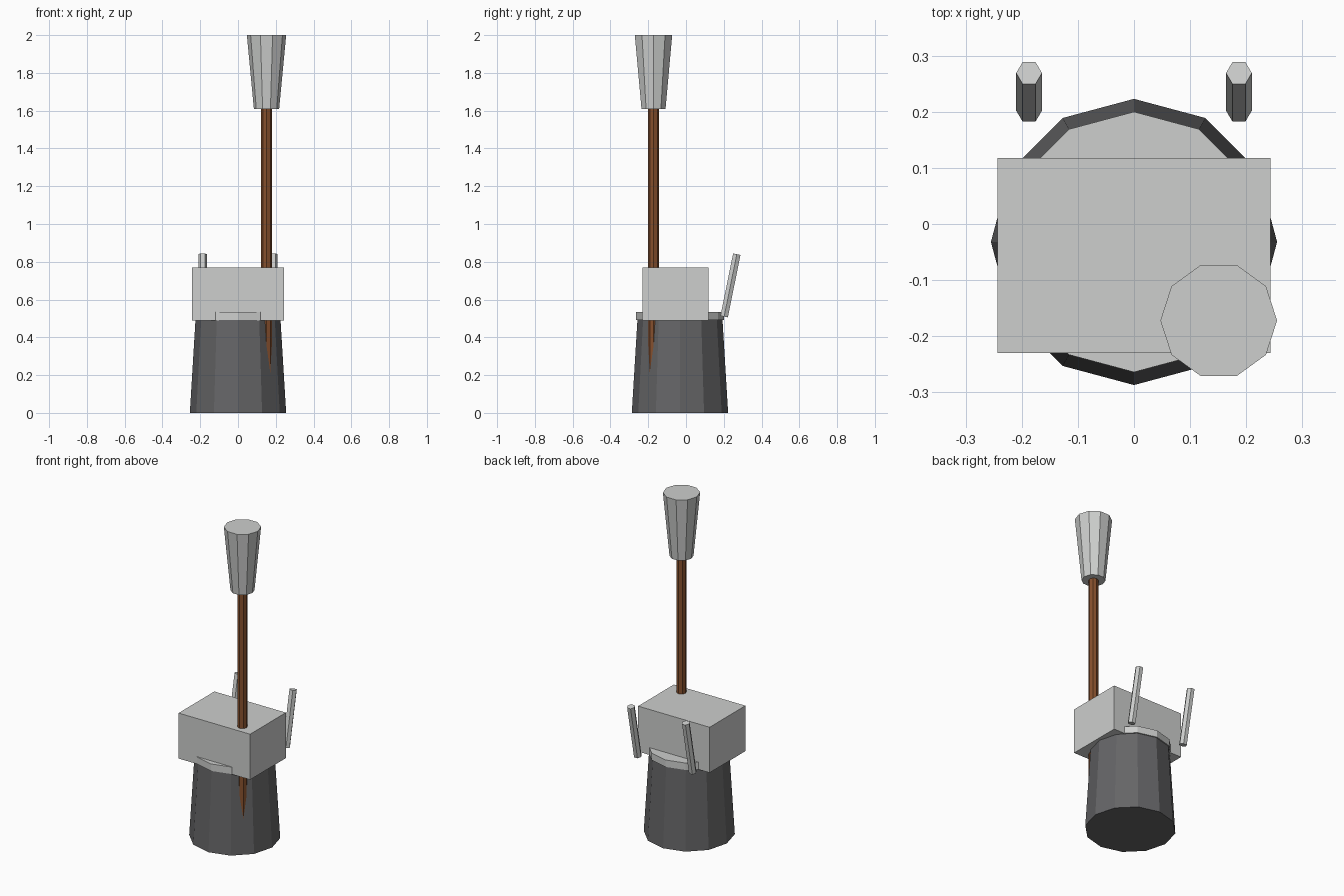
import bpy
from mathutils import Vector

default = bpy.data.objects.get("Cube")
if default:
    bpy.data.objects.remove(default, do_unlink=True)


def make_material(name, rgb):
    mat = bpy.data.materials.new(name)
    mat.use_nodes = True
    mat.diffuse_color = (*rgb, 1)
    bsdf = mat.node_tree.nodes["Principled BSDF"]
    bsdf.inputs["Base Color"].default_value = (*rgb, 1)
    bsdf.inputs["Roughness"].default_value = 0.7
    return mat


light_grey = make_material("light grey", (0.61, 0.62, 0.61))
dark_grey = make_material("dark grey", (0.13, 0.13, 0.135))
brown = make_material("brown", (0.24, 0.08, 0.026))


def finish(name, mat):
    obj = bpy.context.object
    obj.name = name
    obj.data.materials.append(mat)
    return obj


def prism(name, mat, sides, start, end, r_start, r_end):
    """Faceted cylinder or cone between two points, with a corner along +x."""
    start, end = Vector(start), Vector(end)
    axis = end - start
    bpy.ops.mesh.primitive_cone_add(vertices=sides, radius1=r_start, radius2=r_end,
                                    depth=axis.length)
    obj = finish(name, mat)
    # Lay the first corner on +x, then lean the prism along its axis
    across = Vector((1, 0, 0))
    up = axis.normalized()
    side = up.cross(across).normalized()
    first = obj.data.vertices[0].co.copy()
    first.z = 0
    turn = first.normalized().rotation_difference(across)
    centre = (start + end) / 2
    for v in obj.data.vertices:
        p = turn @ v.co
        v.co = centre + across * p.x + side * p.y + up * p.z
    return obj


# Tapered base and the plate on top of it
BASE_Y = -0.032
prism("base", dark_grey, 12, (0, BASE_Y, 0), (0, BASE_Y, 0.495), 0.255, 0.225)
prism("base_plate", light_grey, 12, (0, BASE_Y, 0.492), (0, BASE_Y, 0.535), 0.232, 0.232)

# Block body
bpy.ops.mesh.primitive_cube_add(size=1, location=(0, -0.056, 0.63))
body = finish("body", light_grey)
body.scale = (0.487, 0.348, 0.28)

# Tall shaft with a flared handle
X, Y = 0.151, -0.172
prism("shaft", brown, 8, (X, Y, 0.06), (X, Y, 1.63), 0.028, 0.028)
prism("handle", light_grey, 10, (X, Y, 1.61), (X, Y, 2.0), 0.067, 0.104)

# Pair of leaning rods behind the body
for side_name, sign in (("left", 1), ("right", -1)):
    x = sign * 0.187
    prism(side_name + "_rod", light_grey, 6, (x, 0.202, 0.51), (x, 0.269, 0.84), 0.023, 0.023)
